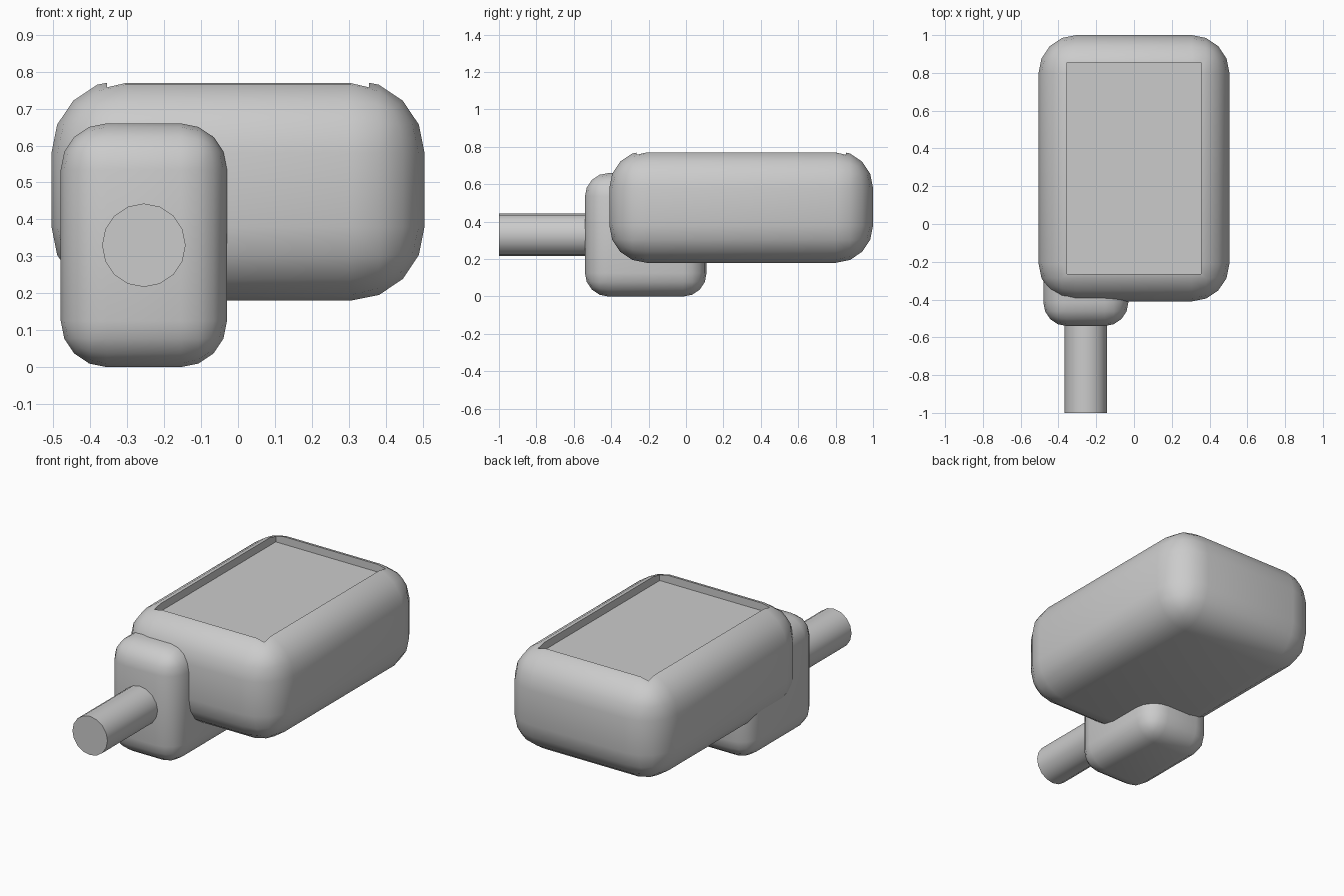
import bpy
import bmesh
import math
from mathutils import Matrix, Vector

default = bpy.data.objects.get("Cube")
if default:
    bpy.data.objects.remove(default, do_unlink=True)

# Single plain grey
grey = bpy.data.materials.new("plain_grey")
grey.use_nodes = True
colour = (0.6, 0.6, 0.6, 1)
grey.diffuse_color = colour
grey.node_tree.nodes["Principled BSDF"].inputs["Base Color"].default_value = colour


def add_object(name, bm):
    mesh = bpy.data.meshes.new(name)
    bm.to_mesh(mesh)
    bm.free()
    obj = bpy.data.objects.new(name, mesh)
    bpy.context.collection.objects.link(obj)
    mesh.materials.append(grey)
    return obj


def add_box(name, low, high, radius=0):
    """Box between two corners, optionally with rounded edges."""
    low, high = Vector(low), Vector(high)
    bm = bmesh.new()
    placement = Matrix.Translation((low + high) / 2) @ Matrix.Diagonal((*(high - low), 1))
    bmesh.ops.create_cube(bm, size=1, matrix=placement)
    if radius:
        bmesh.ops.bevel(bm, geom=bm.edges[:], offset=radius, segments=4,
                        profile=0.5, affect='EDGES')
    return add_object(name, bm)


def smooth(obj):
    bpy.ops.object.select_all(action='DESELECT')
    obj.select_set(True)
    bpy.context.view_layer.objects.active = obj
    bpy.ops.object.shade_smooth_by_angle(angle=math.radians(30))


# Rounded main housing with a shallow rectangular recess in its top
housing = add_box("housing", (-0.505, -0.41, 0.18), (0.505, 1, 0.78), 0.2)
cutter = add_box("recess_cutter", (-0.355, -0.265, 0.725), (0.355, 0.855, 1))
cutter.hide_render = True
cut = housing.modifiers.new("recess", 'BOOLEAN')
cut.operation = 'DIFFERENCE'
cut.solver = 'EXACT'
cut.object = cutter
bpy.context.view_layer.objects.active = housing
bpy.ops.object.modifier_apply(modifier=cut.name)
bpy.data.objects.remove(cutter, do_unlink=True)

# Smaller rounded block under the front corner
block = add_box("side_block", (-0.48, -0.54, 0), (-0.03, 0.11, 0.66), 0.125)

# Round rod running forward out of the block
front, back = -1, -0.4
bm = bmesh.new()
bmesh.ops.create_cone(
    bm, cap_ends=True, segments=16, radius1=0.113, radius2=0.113, depth=back - front,
    matrix=Matrix.Translation((-0.255, (front + back) / 2, 0.33)) @ Matrix.Rotation(math.pi / 2, 4, 'X'))
rod = add_object("rod", bm)

for part in (housing, block, rod):
    smooth(part)
